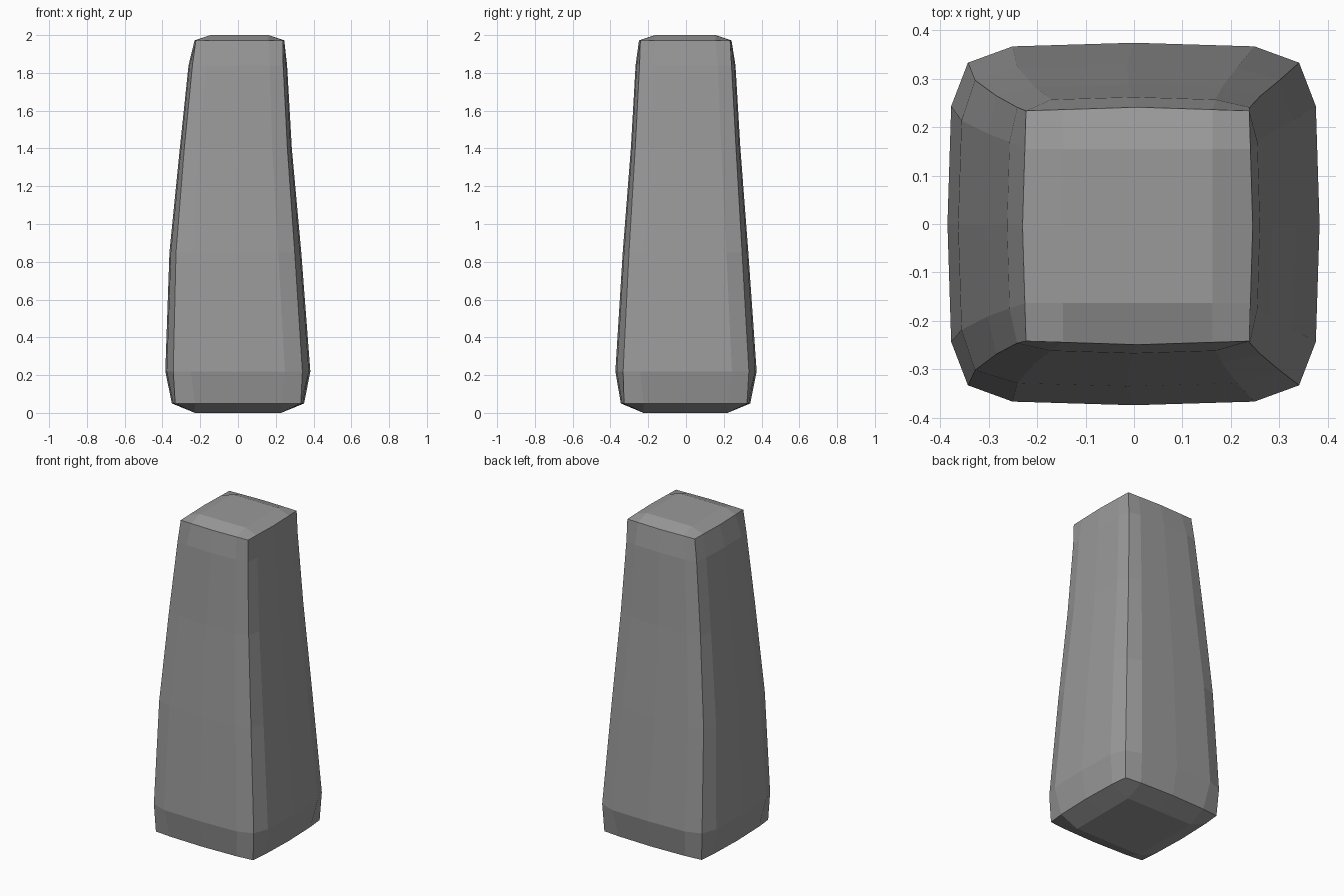
import bpy, bmesh

if "Cube" in bpy.data.objects:
    bpy.data.objects.remove(bpy.data.objects["Cube"])

# Stone colour
stone = bpy.data.materials.new("stone grey")
stone.diffuse_color = (0.32, 0.32, 0.32, 1)
stone.use_nodes = True
stone.node_tree.nodes["Principled BSDF"].inputs["Base Color"].default_value = stone.diffuse_color

# Height, x min, x max, y min, y max, corner factor of each ring
LEVELS = [
    (0.05, -0.35, 0.35, -0.345, 0.34, 0.95),
    (0.22, -0.385, 0.383, -0.374, 0.374, 0.89),
    (0.85, -0.363, 0.335, -0.335, 0.33, 0.90),
    (1.40, -0.308, 0.285, -0.292, 0.288, 0.92),
    (1.84, -0.262, 0.26, -0.267, 0.262, 0.92),
    (1.972, -0.23, 0.245, -0.249, 0.241, 0.97),
]
K = 0.65    # position of the quarter points along each side


def unit_ring(c):
    """Sixteen-sided rounded square, counter-clockwise from the front left."""
    side = [(-c, -c), (-K, -0.98), (0, -1), (K, -0.98)]
    pts = []
    for _ in range(4):
        pts += side
        side = [(-y, x) for x, y in side]
    return pts


def fit(u, v, x0, x1, y0, y1):
    return ((x0 + x1) / 2 + u * (x1 - x0) / 2, (y0 + y1) / 2 + v * (y1 - y0) / 2)


def cap(bm, ring, level, z, flip):
    """Slightly domed end: a flat centre with sloping strips to the rim."""
    inner = []
    for u, v in [(-1, -1), (0, -1), (1, -1), (1, 0), (1, 1), (0, 1), (-1, 1), (-1, 0)]:
        x, y = fit(u * K, v * K, *level[1:5])
        inner.append(bm.verts.new((x, y, z)))
    faces = [inner]
    for s in range(4):
        r = [ring[(4 * s + i) % 16] for i in range(-1, 4)]
        n = [inner[(2 * s + i) % 8] for i in range(3)]
        faces += [[r[0], r[1], r[2], n[0]], [r[2], r[3], n[1], n[0]],
                  [r[3], r[4], n[2], n[1]]]
    for f in faces:
        bm.faces.new(f[::-1] if flip else f)


# Tapered pillar body
bm = bmesh.new()
rings = []
for lv in LEVELS:
    ring = []
    for u, v in unit_ring(lv[5]):
        x, y = fit(u, v, *lv[1:5])
        ring.append(bm.verts.new((x, y, lv[0])))
    rings.append(ring)
for a, b in zip(rings, rings[1:]):
    for i in range(16):
        j = (i + 1) % 16
        bm.faces.new((a[i], a[j], b[j], b[i]))
cap(bm, rings[0], LEVELS[0], 0.0, True)
cap(bm, rings[-1], LEVELS[-1], 2.0, False)
bmesh.ops.recalc_face_normals(bm, faces=bm.faces)

mesh = bpy.data.meshes.new("stone_pillar")
bm.to_mesh(mesh)
bm.free()
mesh.materials.append(stone)
bpy.context.collection.objects.link(bpy.data.objects.new("stone_pillar", mesh))
